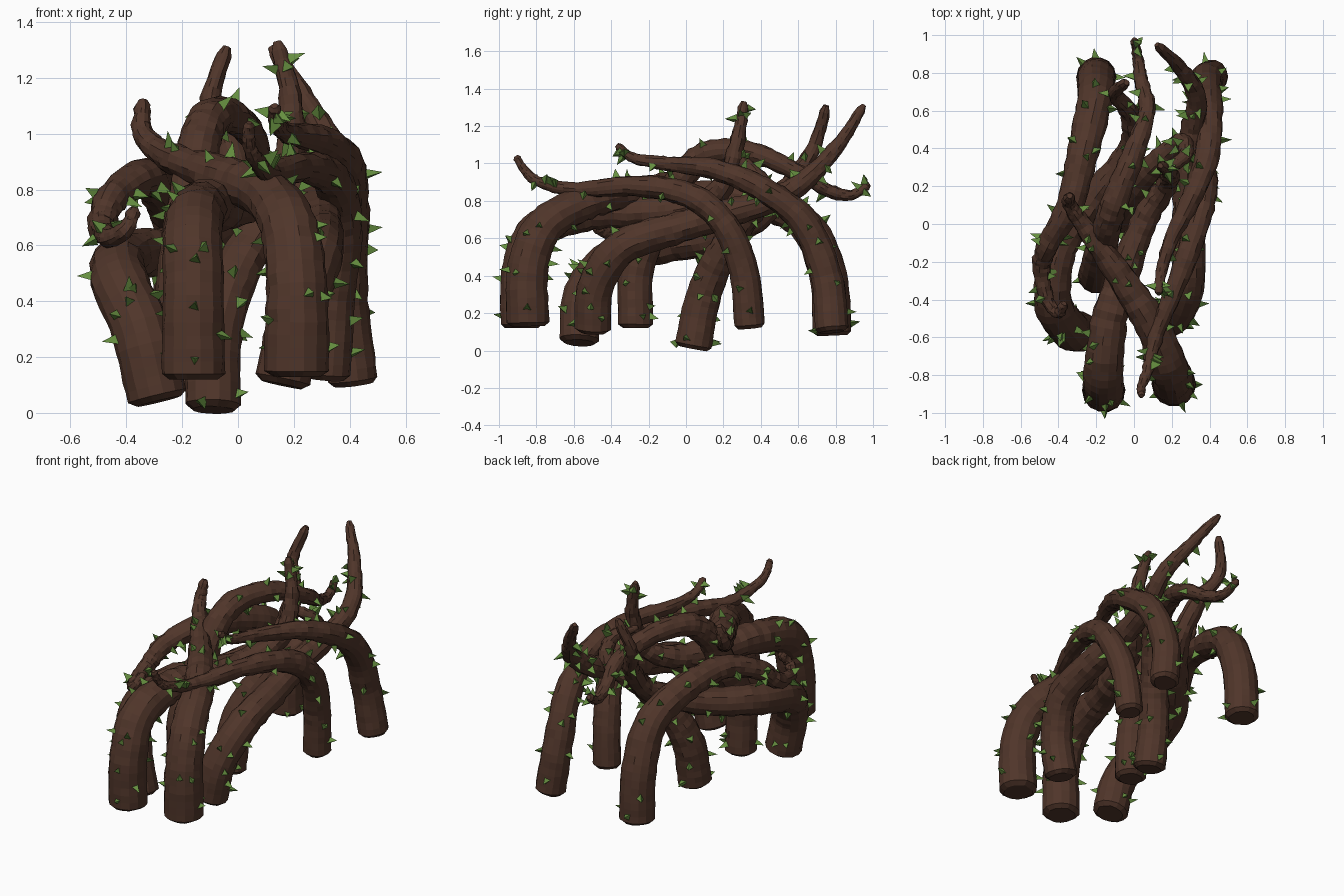
import bpy, bmesh, math, random
from mathutils import Vector

if "Cube" in bpy.data.objects:
    bpy.data.objects.remove(bpy.data.objects["Cube"])

random.seed(7)
SIDES = 14


def material(name, color):
    m = bpy.data.materials.new(name)
    m.diffuse_color = color
    m.use_nodes = True
    m.node_tree.nodes["Principled BSDF"].inputs["Base Color"].default_value = m.diffuse_color
    return m


bark = material("bark", (0.08, 0.036, 0.023, 1))
green = material("thorn_green", (0.13, 0.27, 0.05, 1))


def catmull(points, steps=7):
    """Smooth path through the control points."""
    p = [Vector(q) for q in points]
    p = [2 * p[0] - p[1]] + p + [2 * p[-1] - p[-2]]
    out = []
    for i in range(1, len(p) - 2):
        a, b, c, d = p[i - 1:i + 3]
        for s in range(steps):
            t = s / steps
            out.append(0.5 * (2 * b + (c - a) * t + (2 * a - 5 * b + 4 * c - d) * t * t
                              + (3 * b - a - 3 * c + d) * t ** 3))
    return out + [p[-2]]


def finish(bm, name, mat):
    bmesh.ops.recalc_face_normals(bm, faces=bm.faces)
    me = bpy.data.meshes.new(name)
    bm.to_mesh(me)
    bm.free()
    me.materials.append(mat)
    bpy.context.collection.objects.link(bpy.data.objects.new(name, me))


def frames(path):
    """Tangent and two side directions, carried along the path without twist."""
    n = Vector((1, 0, 0))
    for i, c in enumerate(path):
        t = (path[min(i + 1, len(path) - 1)] - path[max(i - 1, 0)]).normalized()
        n = (n - t * n.dot(t)).normalized()
        yield c, t, n, t.cross(n)


def vine(name, points, r0, thorn_count, tip_thorns):
    path = catmull(points)
    dist = [0]
    for a, b in zip(path, path[1:]):
        dist.append(dist[-1] + (b - a).length)
    fr = list(frames(path))
    ts = [d / dist[-1] for d in dist]
    rad = [r0 * (1 - 0.78 * t ** 1.7) * random.uniform(1 - .06 * t, 1 + .06 * t) for t in ts]
    rad[-1] *= 0.6

    # lumpy tapered trunk with a bevelled foot
    bm = bmesh.new()
    rings = []

    def ring(c, n, b, r, rough):
        vs = []
        for k in range(SIDES):
            a = math.tau * k / SIDES
            rr = r * (1 + random.uniform(-rough, rough))
            vs.append(bm.verts.new(c + (n * math.cos(a) + b * math.sin(a)) * rr))
        rings.append(vs)

    c, t, n, b = fr[0]
    ring(c - t * 0.02, n, b, rad[0] * 0.75, 0.08)
    for (c, t, n, b), r, u in zip(fr, rad, ts):
        ring(c, n, b, r, 0.02 + 0.1 * u)
    for lo, hi in zip(rings, rings[1:]):
        for k in range(SIDES):
            j = (k + 1) % SIDES
            bm.faces.new((lo[k], lo[j], hi[j], hi[k]))
    bm.faces.new(rings[0])
    bm.faces.new(rings[-1])
    finish(bm, name, bark)

    # pyramid thorns scattered evenly along the bark
    bm = bmesh.new()
    spots = [random.uniform(0.01, 0.9) for _ in range(thorn_count)]
    spots += [random.uniform(0.95, 0.99) for _ in range(tip_thorns)]
    for s in spots:
        i = min(range(len(ts)), key=lambda k: abs(ts[k] - s))
        c, t, n, b = fr[i]
        a = random.uniform(0, math.tau)
        out = n * math.cos(a) + b * math.sin(a)
        side = t.cross(out)
        w = random.uniform(0.022, 0.03)
        base = c + t * random.uniform(-0.01, 0.01) + out * rad[i] * 0.9
        tip = bm.verts.new(base + out * random.uniform(0.045, 0.065)
                           + t * random.uniform(-0.02, 0.02))
        phase = random.uniform(0, 2)
        foot = [bm.verts.new(base + (t * math.cos(q) + side * math.sin(q)) * w)
                for q in (phase + math.tau * k / 3 for k in range(3))]
        bm.faces.new(foot)
        for k in range(3):
            bm.faces.new((foot[k], foot[(k + 1) % 3], tip))
    finish(bm, name + "_thorns", green)


# each vine runs from its foot on the ground to its thin curling tip
vine("front_left_vine", [
    (-.16, -.88, .14), (-.16, -.875, .45), (-.16, -.77, .66), (-.13, -.5, .74),
    (-.05, -.25, .74), (.06, .03, .77), (.17, .2, .88), (.19, .27, 1.1), (.14, .31, 1.33)], .114, 22, 5)
vine("front_right_vine", [
    (.21, -.845, .15), (.21, -.845, .45), (.18, -.75, .67), (.09, -.53, .79),
    (-.07, -.28, .85), (-.25, -.03, .92), (-.34, .1, 1.0), (-.34, .15, 1.12)], .116, 22, 0)
vine("left_loop_vine", [
    (-.29, -.57, .06), (-.35, -.55, .3), (-.43, -.4, .49), (-.39, -.12, .56), (-.2, .15, .6),
    (-.02, .4, .72), (-.02, .58, .92), (-.1, .69, 1.1), (-.04, .75, 1.31)], .108, 22, 0)
vine("right_inner_vine", [
    (.16, -.5, .12), (.21, -.48, .35), (.28, -.33, .56), (.29, -.03, .66), (.28, .25, .74),
    (.31, .5, .82), (.33, .68, .95), (.24, .83, 1.12), (.12, .95, 1.31)], .1, 28, 0)
vine("high_arch_vine", [
    (-.2, -.27, .14), (-.2, -.26, .45), (-.17, -.12, .75), (-.14, .0, .96), (-.09, .15, 1.06),
    (0, .38, 1.05), (.07, .6, .95), (.04, .75, .86), (.02, .88, .83), (0, .98, .89)], .095, 22, 3)
vine("middle_vine", [
    (-.09, .04, .03), (-.08, .09, .28), (-.01, .18, .5), (.12, .32, .7),
    (.25, .43, .83), (.27, .36, .96), (.15, .27, 1.03)], .1, 28, 2)
vine("right_outer_vine", [
    (.32, .34, .14), (.34, .31, .42), (.37, .21, .67), (.34, .02, .83), (.24, -.28, .88),
    (.12, -.58, .86), (.07, -.78, .9), (.04, -.86, .96), (.04, -.91, 1.04)], .083, 18, 0)
vine("back_right_vine", [
    (.41, .78, .12), (.38, .75, .4), (.39, .62, .7), (.39, .38, .88), (.31, .15, .97),
    (.19, -.1, 1.0), (.14, -.28, 1.03), (.13, -.37, 1.1)], .09, 22, 6)
vine("back_left_vine", [
    (-.2, .78, .1), (-.2, .76, .4), (-.21, .64, .67), (-.27, .38, .8), (-.34, .1, .84),
    (-.45, -.1, .77), (-.49, -.22, .67), (-.46, -.4, .63), (-.4, -.47, .66), (-.37, -.42, .73)], .105, 28, 0)
